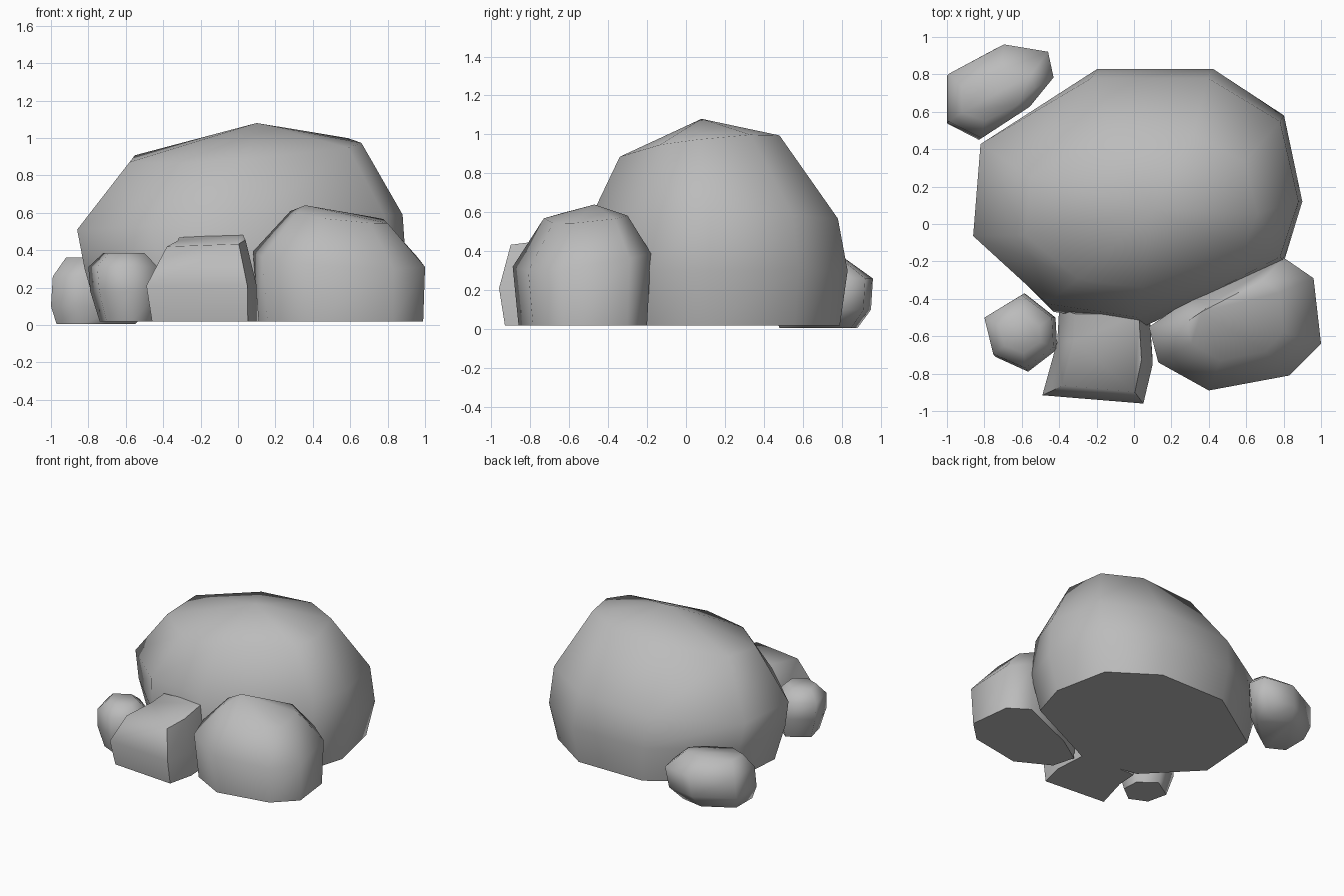
import bpy, bmesh, math

cube = bpy.data.objects.get("Cube")
if cube:
    bpy.data.objects.remove(cube, do_unlink=True)

stone = bpy.data.materials.new("grey stone")
stone.use_nodes = True
colour = (0.5, 0.5, 0.5, 1)
stone.diffuse_color = colour
stone.node_tree.nodes["Principled BSDF"].inputs["Base Color"].default_value = colour


def make_rock(name, outline, rings, peak=None):
    """Loft an outline through rings of (height, x range, y range, tilt), then cap both ends."""
    xs, ys = zip(*outline)
    bm = bmesh.new()
    loops = []
    for height, (left, right), (front, back), (tilt_x, tilt_y) in rings:
        loop = []
        for x, y in outline:
            u = (x - min(xs)) / (max(xs) - min(xs))
            v = (y - min(ys)) / (max(ys) - min(ys))
            z = height + tilt_x * (u - 0.5) + tilt_y * (v - 0.5)
            loop.append(bm.verts.new((left + u * (right - left), front + v * (back - front), z)))
        loops.append(loop)
    count = len(outline)
    for low, high in zip(loops, loops[1:]):
        for i in range(count):
            j = (i + 1) % count
            bm.faces.new((low[i], low[j], high[j], high[i]))
    bm.faces.new(loops[0])
    if peak:
        tip = bm.verts.new(peak)
        for i in range(count):
            bm.faces.new((loops[-1][i], loops[-1][(i + 1) % count], tip))
    else:
        bm.faces.new(loops[-1])
    bmesh.ops.recalc_face_normals(bm, faces=bm.faces[:])
    mesh = bpy.data.meshes.new(name)
    bm.to_mesh(mesh)
    bm.free()
    mesh.materials.append(stone)
    rock = bpy.data.objects.new(name, mesh)
    bpy.context.collection.objects.link(rock)
    bpy.ops.object.select_all(action='DESELECT')
    rock.select_set(True)
    bpy.context.view_layer.objects.active = rock
    bpy.ops.object.shade_smooth_by_angle(angle=math.radians(70))


level = (0, 0)

# Large boulder in the middle
make_rock("large_boulder",
          [(-.86, -.08), (-.46, -.47), (.03, -.55), (.8, -.2), (.9, .12),
           (.8, .58), (.41, .83), (-.22, .83), (-.82, .45)],
          [(.02, (-.74, .83), (-.5, .79), level),
           (.3, (-.82, .9), (-.55, .83), level),
           (.55, (-.86, .88), (-.5, .78), (.08, 0)),
           (.93, (-.58, .66), (-.34, .48), (.09, .09))],
          (.1, .08, 1.08))

# Wide rock at the front left
make_rock("wide_rock",
          [(.08, -.55), (.13, -.74), (.4, -.89), (.83, -.81), (1, -.64),
           (.96, -.29), (.8, -.18), (.3, -.4)],
          [(.02, (.11, .99), (-.86, -.2), level),
           (.36, (.08, 1), (-.89, -.18), (-.07, .1)),
           (.58, (.28, .8), (-.73, -.3), (-.06, .04))],
          (.36, -.47, .64))

# Blocky rock at the front
make_rock("blocky_rock",
          [(-.49, -.92), (.05, -.96), (.1, -.77), (.08, -.5), (-.4, -.5), (-.41, -.66)],
          [(.02, (-.46, .1), (-.93, -.45), level),
           (.21, (-.49, .1), (-.96, -.45), level),
           (.45, (-.38, .04), (-.9, -.48), (.02, .05))])

# Small rock at the front right
make_rock("small_rock",
          [(-.8, -.5), (-.75, -.71), (-.57, -.79), (-.41, -.67), (-.42, -.5), (-.59, -.37)],
          [(.02, (-.74, -.45), (-.74, -.42), level),
           (.18, (-.79, -.41), (-.79, -.37), level),
           (.31, (-.8, -.43), (-.77, -.38), level),
           (.385, (-.72, -.5), (-.69, -.48), level)])

# Lone rock at the back right
make_rock("back_rock",
          [(-1, .8), (-1, .54), (-.82, .45), (-.56, .62), (-.43, .78), (-.46, .92), (-.7, .96)],
          [(.005, (-.97, -.55), (.48, .88), level),
           (.1, (-1, -.46), (.45, .95), level),
           (.26, (-.99, -.43), (.46, .96), level),
           (.36, (-.92, -.53), (.55, .82), level)])
